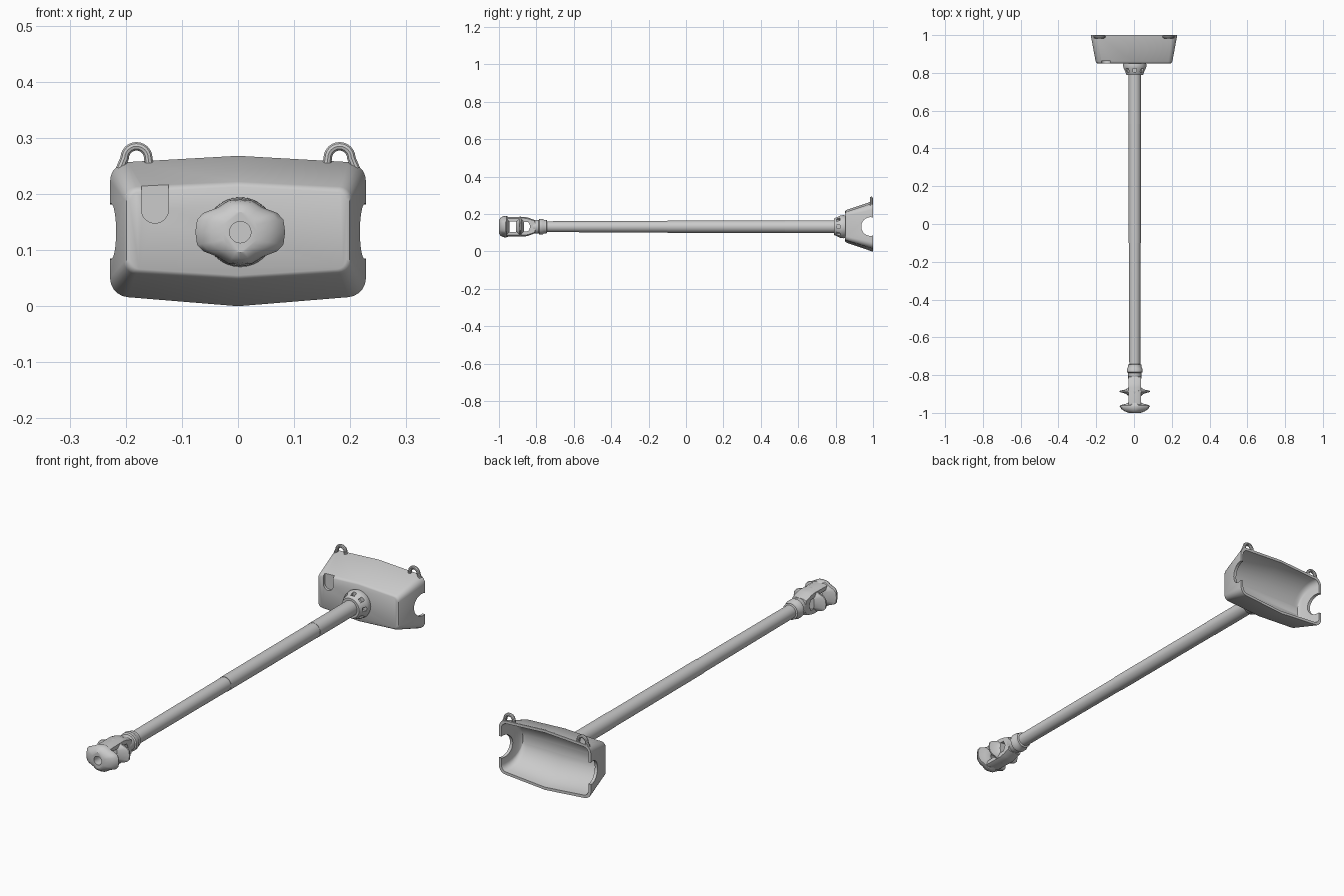
import bpy, bmesh, math
from mathutils import Matrix, Vector

if "Cube" in bpy.data.objects:
    bpy.data.objects.remove(bpy.data.objects["Cube"])

CX, CZ = 0.004, 0.132      # axis of the pole
grey = bpy.data.materials.new("light_grey")
grey.diffuse_color = (0.6, 0.6, 0.6, 1)
grey.use_nodes = True
grey.node_tree.nodes["Principled BSDF"].inputs["Base Color"].default_value = grey.diffuse_color


def make(name, bm):
    bmesh.ops.recalc_face_normals(bm, faces=bm.faces[:])
    me = bpy.data.meshes.new(name)
    bm.to_mesh(me)
    bm.free()
    ob = bpy.data.objects.new(name, me)
    bpy.context.collection.objects.link(ob)
    me.materials.append(grey)
    return ob


def activate(ob):
    bpy.ops.object.select_all(action='DESELECT')
    ob.select_set(True)
    bpy.context.view_layer.objects.active = ob


def loft(name, rings, closed=False):
    """Skin equal-length rings of points, capping the ends unless closed."""
    bm = bmesh.new()
    vs = [[bm.verts.new(p) for p in ring] for ring in rings]
    n = len(vs[0])
    pairs = list(zip(vs, vs[1:]))
    for a, b in pairs:
        for i in range(n):
            j = (i + 1) % n
            bm.faces.new((a[i], a[j], b[j], b[i]))
    bm.faces.new(vs[0])
    bm.faces.new(vs[-1])
    return make(name, bm)


def lathe(name, profile, n=32):
    """Revolve (y, radius) pairs about the pole axis."""
    return loft(name, [[(CX + r * math.cos(k * math.tau / n), y,
                         CZ + r * math.sin(k * math.tau / n)) for k in range(n)]
                       for y, r in profile])


def block(name, size, matrix):
    bm = bmesh.new()
    bmesh.ops.create_cube(bm, size=1, matrix=matrix @ Matrix.Diagonal((*size, 1)))
    return make(name, bm)


def cylinder(name, loc, r, depth, axis):
    bm = bmesh.new()
    rot = Matrix.Rotation(math.pi / 2, 4, axis)
    bmesh.ops.create_cone(bm, cap_ends=True, segments=40, radius1=r, radius2=r,
                          depth=depth, matrix=Matrix.Translation(loc) @ rot)
    return make(name, bm)


def cut(ob, cutter):
    mod = ob.modifiers.new("cut", 'BOOLEAN')
    mod.operation, mod.solver, mod.object = 'DIFFERENCE', 'EXACT', cutter
    activate(ob)
    bpy.ops.object.modifier_apply(modifier=mod.name)
    bpy.data.objects.remove(cutter)


# Hollow housing: rounded box outline with peaked top and bottom edges
def outline(y, w, tc, te, bc, be, r, zs=1.0):
    half = [(0, tc)]
    for k in range(6):
        a = math.radians(85 - 17 * k)
        half.append((w - r + r * math.cos(a), te - r + r * math.sin(a)))
    for k in range(6):
        a = math.radians(-17 * k)
        half.append((w - r + r * math.cos(a), be + r + r * math.sin(a)))
    half.append((0, bc))
    pts = half + [(-x, z) for x, z in reversed(half[1:-1])]
    return [(x, y, 0.133 + (z - 0.133) * zs) for x, z in pts]


rings = [outline(0.85, 0.193, 0.213, 0.204, 0.055, 0.066, 0.018),
         outline(0.853, 0.199, 0.218, 0.209, 0.05, 0.061, 0.021),
         outline(0.86, 0.203, 0.222, 0.213, 0.046, 0.057, 0.023),
         outline(0.995, 0.228, 0.268, 0.257, 0.0, 0.016, 0.034),
         outline(1.0, 0.228, 0.268, 0.257, 0.0, 0.016, 0.034)]
for k in range(9):          # curved trough inside
    a = math.radians(10 * k)
    d = 0.12 * math.sin(a)
    rings.append(outline(1 - d, 0.216 - 0.2 * d, 0.256, 0.245, 0.012, 0.028,
                         0.026, math.cos(a)))
housing = loft("housing", rings)
# Arched notches in both ends
cut(housing, cylinder("notch_cutter", (0, 0.987, 0.133), 0.05, 0.7, 'Y'))
# Round-bottomed slot in the front
cut(housing, cylinder("slot_round_cutter", (-0.148, 0.85, 0.172), 0.024, 0.024, 'X'))
cut(housing, block("slot_cutter", (0.048, 0.024, 0.05),
                   Matrix.Translation((-0.148, 0.85, 0.1971))))

# Hanging loops on top of the housing
for side, label in ((-1, "left"), (1, "right")):
    cu = bpy.data.curves.new(label + "_loop", 'CURVE')
    cu.dimensions, cu.bevel_depth, cu.bevel_resolution = '3D', 0.008, 3
    path = [(0.029, 0.245)]
    path += [(0.021 * math.cos(math.pi * k / 12), 0.264 + 0.021 * math.sin(math.pi * k / 12))
             for k in range(13)]
    path.append((-0.023, 0.25))
    sp = cu.splines.new('POLY')
    sp.points.add(len(path) - 1)
    for p, (x, z) in zip(sp.points, path):
        p.co = (side * (0.181 + x), 0.991, z, 1)
    cu.use_fill_caps = True
    cu.materials.append(grey)
    loop = bpy.data.objects.new(label + "_loop", cu)
    bpy.context.collection.objects.link(loop)
    activate(loop)
    bpy.ops.object.convert(target='MESH')

# Pole in two slightly different diameters
lathe("pole", [(-0.78, 0.029), (-0.1, 0.031), (-0.1, 0.0325), (0.53, 0.033),
               (0.53, 0.034), (0.82, 0.034)])

# Socket collar with radial recesses
collar = lathe("socket_collar", [(0.79, 0.036), (0.79, 0.044), (0.8, 0.048),
                                 (0.825, 0.06), (0.842, 0.062), (0.856, 0.058)])
for k in range(8):
    m = (Matrix.Translation((CX, 0.814, CZ)) @ Matrix.Rotation(k * math.tau / 8, 4, 'Y')
         @ Matrix.Translation((0, 0, 0.056)))
    cut(collar, block("recess_cutter", (0.018, 0.018, 0.03), m))

# Neck ring at the head end
lathe("neck_ring", [(-0.835, 0.028), (-0.815, 0.036), (-0.788, 0.036), (-0.784, 0.042),
                    (-0.768, 0.042), (-0.758, 0.036), (-0.745, 0.036), (-0.742, 0.028)])

# Upper and lower bars of the head cage
bar = [(-0.965, 0.051), (-0.865, 0.053), (-0.845, 0.049), (-0.81, 0.036), (-0.8, 0.0),
       (-0.832, 0.0), (-0.842, 0.028), (-0.965, 0.034)]
for s, label in ((1, "upper"), (-1, "lower")):
    ob = loft(label + "_head_bar", [[(CX + x, y, CZ + s * z * f) for y, z in bar]
                                    for x, f in ((-0.034, 0.86), (-0.018, 1),
                                                 (0.018, 1), (0.034, 0.86))])

# Winged plates of the head
quarter = [(0.08, 0), (0.077, 0.022), (0.066, 0.034), (0.04, 0.044), (0.021, 0.056), (0, 0.058)]
right = [(x, -z) for x, z in reversed(quarter[1:])] + quarter
wing = right + [(-x, z) for x, z in reversed(right[1:-1])]


def winged(name, stations):
    return loft(name, [[(CX + x * sx, y, CZ + z * sz) for x, z in wing]
                       for y, sx, sz in stations])


cap = winged("front_cap", [(-1.0, 0.38, 0.62), (-0.992, 0.66, 0.82), (-0.98, 0.88, 0.95),
                           (-0.965, 1, 1), (-0.96, 0.98, 0.98), (-0.952, 0.6, 0.92),
                           (-0.945, 0.43, 0.88)])
cut(cap, cylinder("bore_cutter", (CX, -0.97, CZ), 0.019, 0.1, 'X'))
winged("middle_wing", [(-0.91, 0.42, 0.88), (-0.9, 0.56, 0.9), (-0.889, 1, 0.92),
                       (-0.883, 1, 0.92), (-0.876, 0.6, 0.9), (-0.865, 0.42, 0.86)])

# Smooth shading with crisp edges
for ob in bpy.context.scene.objects:
    activate(ob)
    bpy.ops.object.shade_smooth_by_angle(angle=math.radians(32))
